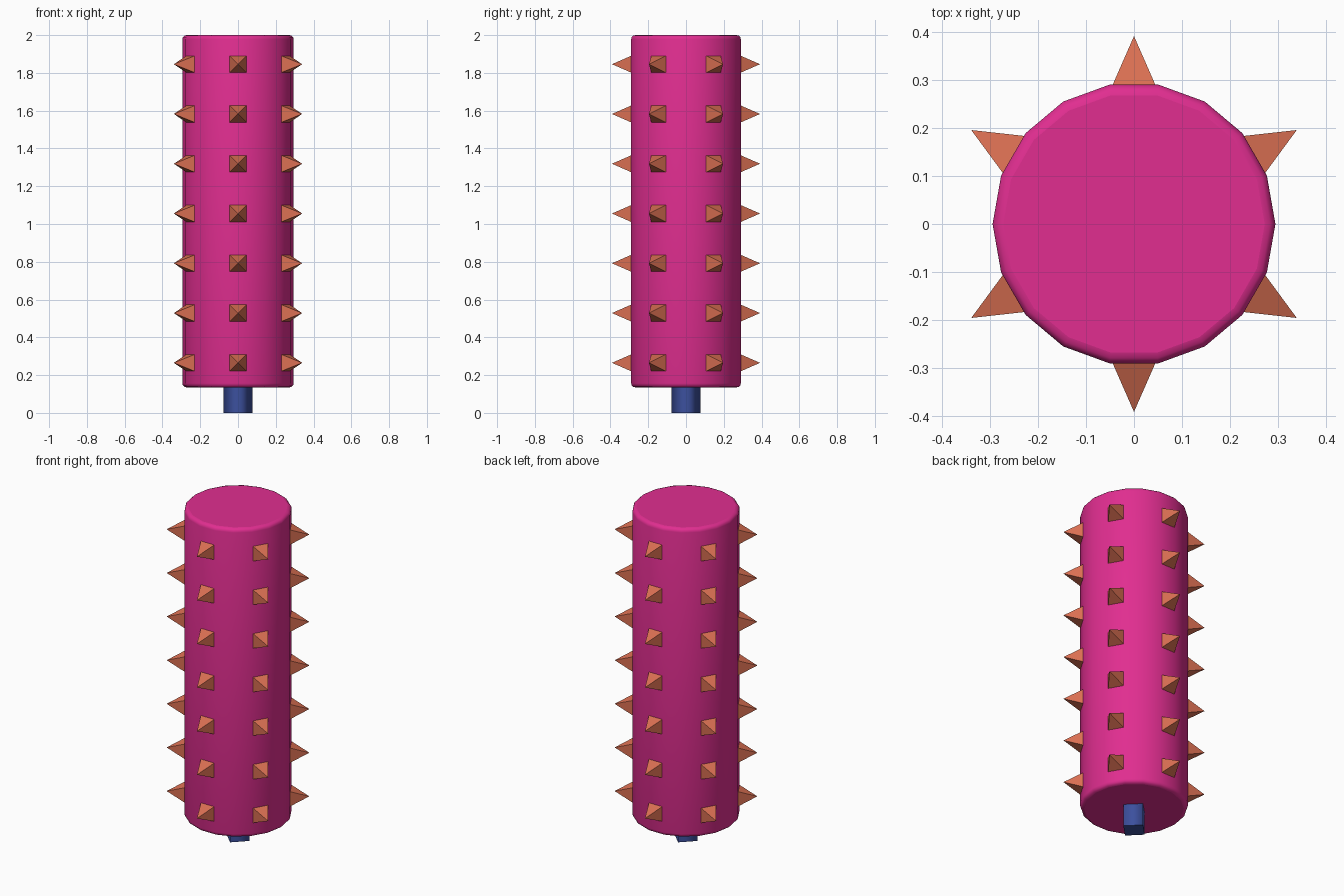
import bpy, bmesh, math
from mathutils import Matrix, Vector

if "Cube" in bpy.data.objects:
    bpy.data.objects.remove(bpy.data.objects["Cube"])


def material(name, rgb):
    m = bpy.data.materials.new(name)
    m.diffuse_color = (*rgb, 1)
    m.use_nodes = True
    m.node_tree.nodes["Principled BSDF"].inputs["Base Color"].default_value = m.diffuse_color
    return m


PINK = material("pink", (0.75, 0.027, 0.28))
ORANGE = material("orange", (0.70, 0.16, 0.085))
BLUE = material("blue", (0.045, 0.08, 0.34))


def add_object(name, bm, mat):
    bmesh.ops.recalc_face_normals(bm, faces=bm.faces)
    me = bpy.data.meshes.new(name)
    bm.to_mesh(me)
    bm.free()
    me.materials.append(mat)
    ob = bpy.data.objects.new(name, me)
    bpy.context.collection.objects.link(ob)
    return ob


def prism(bm, sides, r, z0, z1):
    # vertical prism with a corner on the +x axis
    rings = [[bm.verts.new((r * math.cos(2 * math.pi * i / sides),
                            r * math.sin(2 * math.pi * i / sides), z))
              for i in range(sides)] for z in (z0, z1)]
    lo, hi = rings
    bm.faces.new(lo[::-1])
    bm.faces.new(hi)
    for i in range(sides):
        j = (i + 1) % sides
        bm.faces.new((lo[i], lo[j], hi[j], hi[i])).smooth = True


# body: 18-sided cylinder with rounded rims
bm = bmesh.new()
prism(bm, 18, 0.295, 0.135, 2.0)
rims = [e for e in bm.edges if abs(e.verts[0].co.z - e.verts[1].co.z) < 1e-4]
bmesh.ops.bevel(bm, geom=rims, offset=0.022, segments=3, profile=0.5, affect='EDGES')
for f in bm.faces:
    f.smooth = True
    if len(f.verts) > 4:
        for e in f.edges:
            e.smooth = False
add_object("body", bm, PINK)

# stem: four-sided post below the body
bm = bmesh.new()
prism(bm, 4, 0.076, 0.0, 0.16)
for e in bm.edges:
    if abs(e.verts[0].co.z - e.verts[1].co.z) < 1e-4:
        e.smooth = False
add_object("stem", bm, BLUE)

# spikes: seven rows of six square pyramids
bm = bmesh.new()
for row in range(7):
    z = 0.265 + row * 0.2635
    for k in range(6):
        rot = Matrix.Rotation(math.radians(30 + 60 * k), 4, 'Z')
        base = [bm.verts.new(rot @ Vector((0.287, a * 0.046, z + b * 0.046)))
                for a, b in ((-1, -1), (1, -1), (1, 1), (-1, 1))]
        tip = bm.verts.new(rot @ Vector((0.392, 0, z)))
        bm.faces.new(base[::-1])
        for i in range(4):
            bm.faces.new((base[i], base[(i + 1) % 4], tip))
add_object("spikes", bm, ORANGE)
